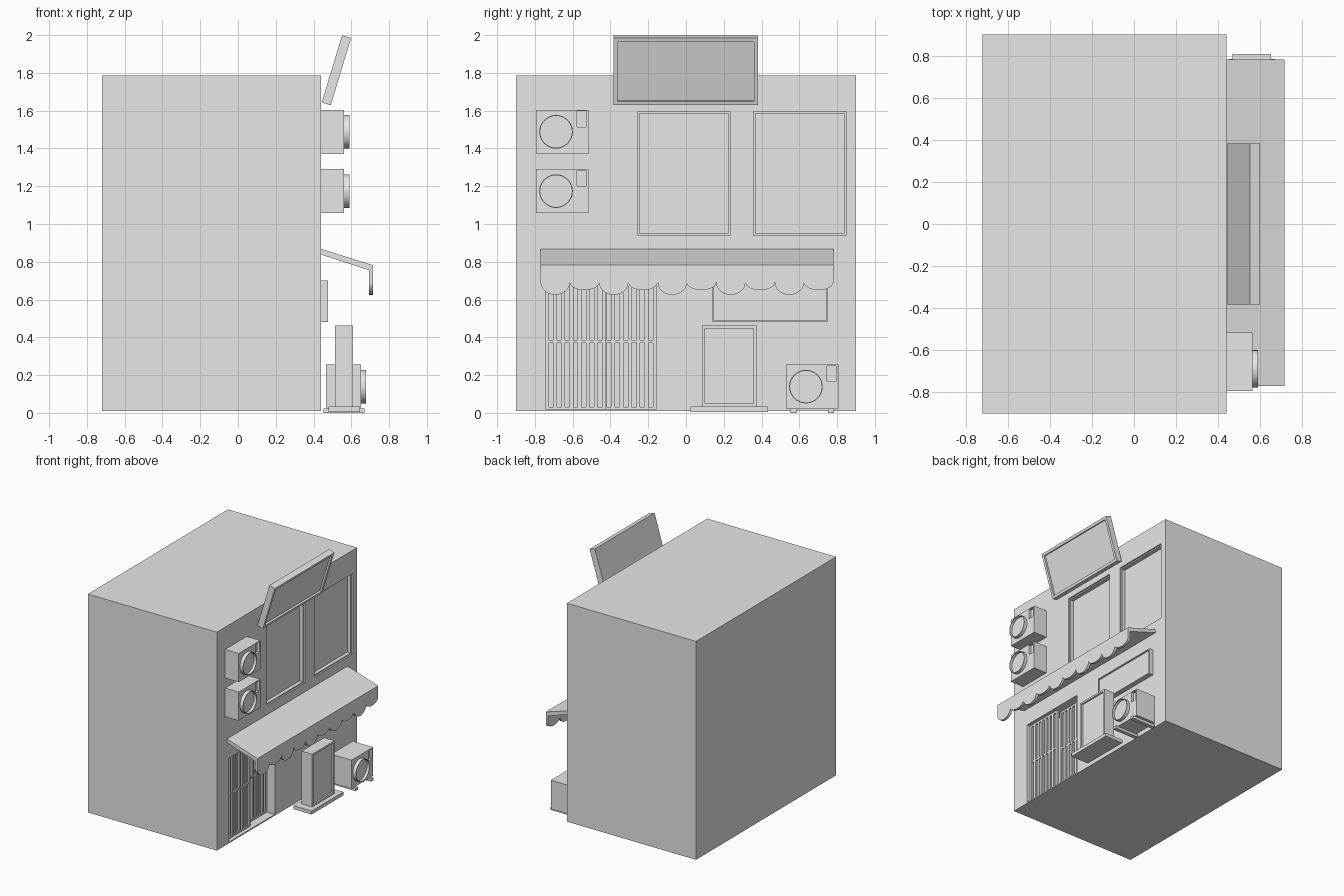
import bpy, bmesh, math
from mathutils import Vector, Matrix

cube = bpy.data.objects.get("Cube")
if cube:
    bpy.data.objects.remove(cube, do_unlink=True)

# One plain colour throughout
grey = bpy.data.materials.new("plain grey")
grey.use_nodes = True
grey.diffuse_color = (0.8, 0.8, 0.8, 1)
grey.node_tree.nodes["Principled BSDF"].inputs["Base Color"].default_value = (0.8, 0.8, 0.8, 1)

WALL = 0.44  # x of the shop facade, which faces +x


def finish(bm, name):
    bmesh.ops.recalc_face_normals(bm, faces=bm.faces)
    mesh = bpy.data.meshes.new(name)
    bm.to_mesh(mesh)
    bm.free()
    mesh.materials.append(grey)
    ob = bpy.data.objects.new(name, mesh)
    bpy.context.collection.objects.link(ob)
    return ob


def add_box(bm, x, y, z):
    """Add a box given (min, max) on each axis."""
    size = [b - a for a, b in (x, y, z)]
    mid = [(a + b) / 2 for a, b in (x, y, z)]
    mat = Matrix.Translation(mid) @ Matrix.Diagonal((*size, 1))
    bmesh.ops.create_cube(bm, size=1, matrix=mat)


def recess(bm, side, border, depth):
    """Sink a bordered panel into the faces pointing along side."""
    bm.normal_update()
    faces = [f for f in bm.faces if f.normal.dot(Vector(side)) > 0.99]
    bmesh.ops.inset_individual(bm, faces=faces, thickness=border)
    bmesh.ops.inset_individual(bm, faces=faces, thickness=0, depth=-depth)


def box(name, x, y, z, border=0, depth=0, sides=((1, 0, 0),)):
    bm = bmesh.new()
    add_box(bm, x, y, z)
    if border:
        for s in sides:
            recess(bm, s, border, depth)
    return finish(bm, name)


def prism(name, points, offset):
    """Extrude a closed outline by offset."""
    bm = bmesh.new()
    face = bm.faces.new([bm.verts.new(p) for p in points])
    out = bmesh.ops.extrude_face_region(bm, geom=[face], use_keep_orig=True)
    verts = [v for v in out["geom"] if isinstance(v, bmesh.types.BMVert)]
    bmesh.ops.translate(bm, verts=verts, vec=offset)
    return finish(bm, name)


def cut(target, x, y, z):
    """Carve a box out of target."""
    cutter = box("cutter", x, y, z)
    cutter.hide_render = True
    mod = target.modifiers.new("cut", "BOOLEAN")
    mod.operation, mod.solver, mod.object = "DIFFERENCE", "EXACT", cutter
    bpy.context.view_layer.objects.active = target
    bpy.ops.object.modifier_apply(modifier=mod.name)
    bpy.data.objects.remove(cutter, do_unlink=True)


# Building block with pockets for the door and the windows
building = box("building", (-0.72, WALL), (-0.9, 0.9), (0.01, 1.785))
door_y, door_z = (-0.745, -0.155), (0.02, 0.70)
cut(building, (WALL - 0.12, WALL + 0.1), door_y, door_z)
for name, y0 in (("right", -0.255), ("left", 0.358)):
    y, z = (y0, y0 + 0.488), (0.94, 1.595)
    cut(building, (WALL - 0.06, WALL + 0.1), y, z)
    box(name + "_window", (WALL - 0.06, WALL - 0.012), y, z, 0.014, 0.03)


# Sliding doors: pane, frame, middle rail and upright slats
def sliding_door(name, x, y, count):
    y0, y1 = y
    z0, z1 = door_z
    bm = bmesh.new()
    add_box(bm, (x - 0.022, x - 0.012), y, door_z)
    add_box(bm, (x - 0.012, x - 0.002), y, (0.37, 0.385))
    for z in ((z0, z0 + 0.012), (z1 - 0.015, z1)):
        add_box(bm, (x - 0.012, x), y, z)
    step = (y1 - y0 - 0.02) / count
    for i in range(count + 1):
        a = y0 + i * step
        add_box(bm, (x - 0.012, x), (a, a + 0.02), door_z)
    return finish(bm, name)


sliding_door("front_door", WALL - 0.03, (-0.745, -0.425), 7)
sliding_door("rear_door", WALL - 0.07, (-0.44, -0.155), 6)

# Awning: sloping roof and scalloped valance
y0, y1, scallops = -0.77, 0.78, 10
prism("awning_roof", [(WALL, y0, 0.868), (0.715, y0, 0.782), (0.715, y0, 0.75),
                      (0.692, y0, 0.756), (WALL, y0, 0.838)], (0, y1 - y0, 0))
r = (y1 - y0) / scallops / 2
outline = [(0.694, y1, 0.78), (0.694, y0, 0.78)]
for i in range(scallops):
    drop = 0.04 if i % 2 else 0.065
    for k in range(12 if i < scallops - 1 else 13):
        t = math.pi * k / 12
        outline.append((0.694, y0 + r * (2 * i + 1 - math.cos(t)), 0.69 - drop * math.sin(t)))
prism("awning_valance", outline, (0.021, 0, 0))

# Tilted roof sign and flat sign under the awning
sign = box("roof_sign", (-0.025, 0.025), (-0.383, 0.382), (-0.186, 0.186), 0.03, 0.015)
sign.data.transform(Matrix.Translation((0.521, 0, 1.814)) @ Matrix.Rotation(math.radians(16.9), 4, "Y"))
box("shop_sign", (WALL, 0.477), (0.14, 0.75), (0.48, 0.70), 0.012, 0.01)

# Standing sign on its base
box("standing_sign", (0.513, 0.608), (0.085, 0.373), (0.033, 0.462), 0.022, 0.014,
    ((1, 0, 0), (-1, 0, 0)))
box("standing_sign_base", (0.48, 0.645), (0.025, 0.433), (0.005, 0.033))


# Air conditioners: body with a small notch, and a hollow round fan housing
def air_conditioner(name, x, y, z):
    body = box(name + "_body", x, (y, y + 0.277), (z, z + 0.233))
    cut(body, (x[1] - 0.02, x[1] + 0.1), (y + 0.217, y + 0.264), (z + 0.143, z + 0.227))
    bm = bmesh.new()
    mat = Matrix.Translation((x[1] + 0.014, y + 0.105, z + 0.117)) @ Matrix.Rotation(math.pi / 2, 4, "Y")
    bmesh.ops.create_cone(bm, cap_ends=True, segments=32, radius1=0.089, radius2=0.089,
                          depth=0.028, matrix=mat)
    recess(bm, (1, 0, 0), 0.005, 0.022)
    fan = finish(bm, name + "_fan")
    bpy.ops.object.select_all(action="DESELECT")
    fan.select_set(True)
    bpy.context.view_layer.objects.active = fan
    bpy.ops.object.shade_smooth_by_angle(angle=math.radians(30))


air_conditioner("upper_cooler", (WALL, 0.562), -0.793, 1.371)
air_conditioner("lower_cooler", (WALL, 0.562), -0.793, 1.057)
air_conditioner("ground_cooler", (0.467, 0.65), 0.53, 0.022)
for i, y in enumerate((0.552, 0.752)):
    box(f"cooler_foot_{i + 1}", (0.452, 0.67), (y, y + 0.032), (0, 0.022))
